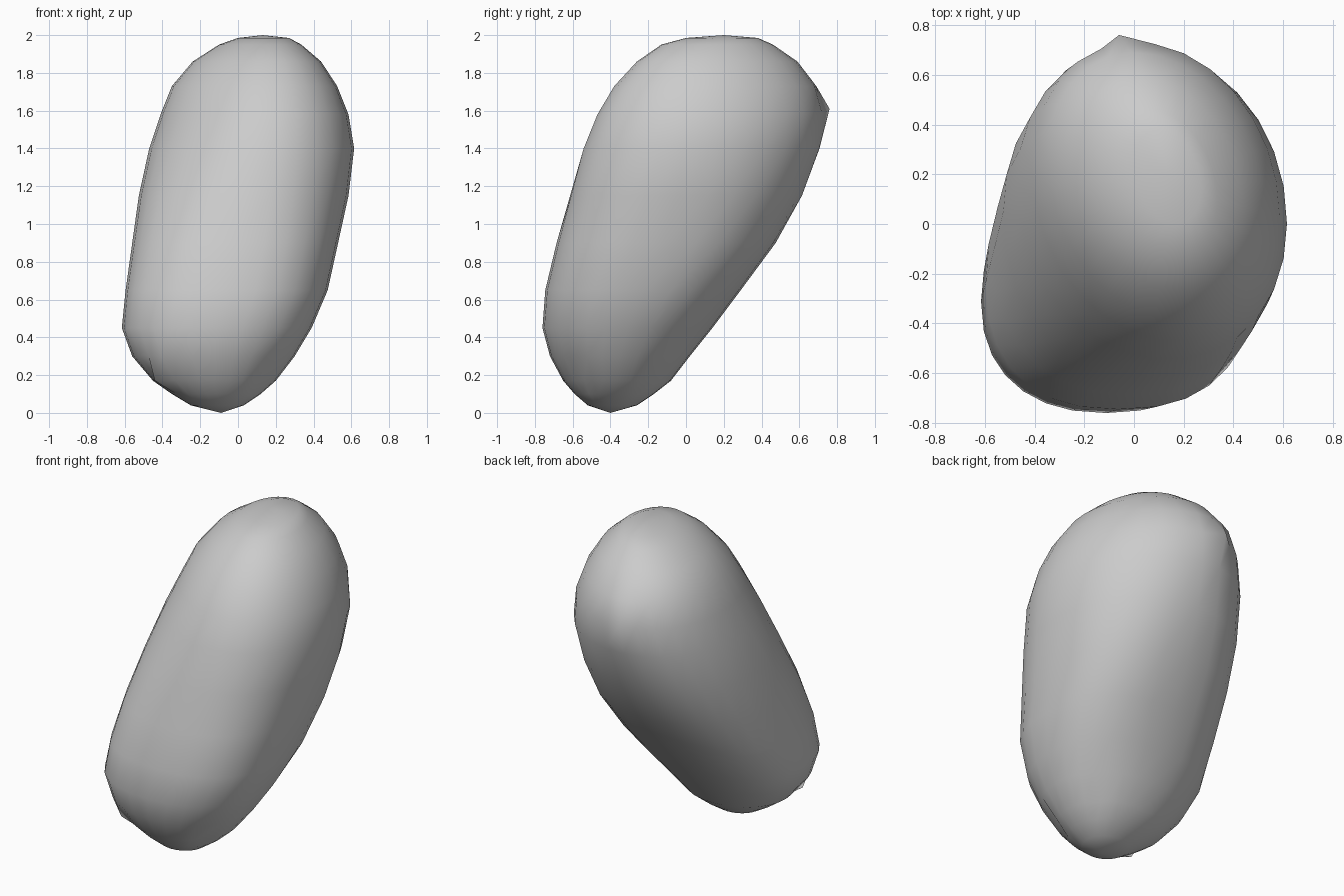
import bpy
import bmesh
from math import copysign, cos, exp, sin, tau, radians
from mathutils import Vector

default_cube = bpy.data.objects.get("Cube")
if default_cube:
    bpy.data.objects.remove(default_cube, do_unlink=True)

SIDES = 28

# Level sections of the leaning body: height, left/right and front/back limits
SECTIONS = [
    (.04, -.25, .03, -.52, -.26),
    (.10, -.35, .12, -.59, -.17),
    (.17, -.45, .20, -.65, -.08),
    (.30, -.56, .30, -.72, .02),
    (.45, -.615, .39, -.76, .14),
    (.65, -.595, .475, -.745, .29),
    (.90, -.56, .53, -.685, .475),
    (1.15, -.525, .585, -.615, .615),
    (1.40, -.47, .615, -.545, .71),
    (1.58, -.41, .585, -.47, .73),
    (1.73, -.35, .525, -.38, .69),
    (1.86, -.24, .44, -.26, .59),
    (1.95, -.10, .335, -.13, .46),
    (1.985, 0, .27, 0, .38),
]
BOTTOM = Vector((-.09, -.40, 0))
TOP = Vector((.13, .20, 2))

# Small eyes: a pinched tip at the upper back, a corner and two shallow dents below
EYES = [
    Vector((-.06, .76, 1.61)),
    Vector((-.44, -.55, .17)),
    Vector((.10, -.54, .17)),
    Vector((.10, -.18, .17)),
]


def rounded(value, power):
    return copysign(abs(value) ** power, value)


def add_ring(bm, section):
    z, x0, x1, y0, y1 = section
    # Sections are squarer around the lower middle and slant toward the top
    power = 1 - .18 * exp(-((z - .75) / .5) ** 2)
    skew = .22 * max(0, z - .85)
    ring = []
    for i in range(SIDES):
        a = tau * i / SIDES
        x = (x0 + x1) / 2 + (x1 - x0) / 2 * rounded(cos(a), power)
        y = (y0 + y1) / 2 + (y1 - y0) / 2 * rounded(sin(a - skew), power)
        ring.append(bm.verts.new((x, y, z)))
    return ring


def build_body():
    bm = bmesh.new()
    rings = [add_ring(bm, s) for s in SECTIONS]
    bottom, top = bm.verts.new(BOTTOM), bm.verts.new(TOP)
    for i in range(SIDES):
        j = (i + 1) % SIDES
        for low, high in zip(rings, rings[1:]):
            bm.faces.new((low[i], low[j], high[j], high[i]))
        bm.faces.new((bottom, rings[0][j], rings[0][i]))
        bm.faces.new((top, rings[-1][i], rings[-1][j]))
    # Move the nearest point of the skin to each eye
    for eye in EYES:
        nearest = min(bm.verts, key=lambda v: (v.co - eye).length)
        nearest.co = eye
    bmesh.ops.recalc_face_normals(bm, faces=bm.faces)
    mesh = bpy.data.meshes.new("potato_body")
    bm.to_mesh(mesh)
    bm.free()
    body = bpy.data.objects.new("potato_body", mesh)
    bpy.context.collection.objects.link(body)
    return body


def make_material(name, colour):
    mat = bpy.data.materials.new(name)
    mat.use_nodes = True
    mat.diffuse_color = colour
    mat.node_tree.nodes["Principled BSDF"].inputs["Base Color"].default_value = colour
    return mat


body = build_body()
body.data.materials.append(make_material("plain_grey", (.6, .6, .6, 1)))

# Smooth skin with crisp creases at the eyes
bpy.ops.object.select_all(action='DESELECT')
body.select_set(True)
bpy.context.view_layer.objects.active = body
bpy.ops.object.shade_smooth_by_angle(angle=radians(40))
